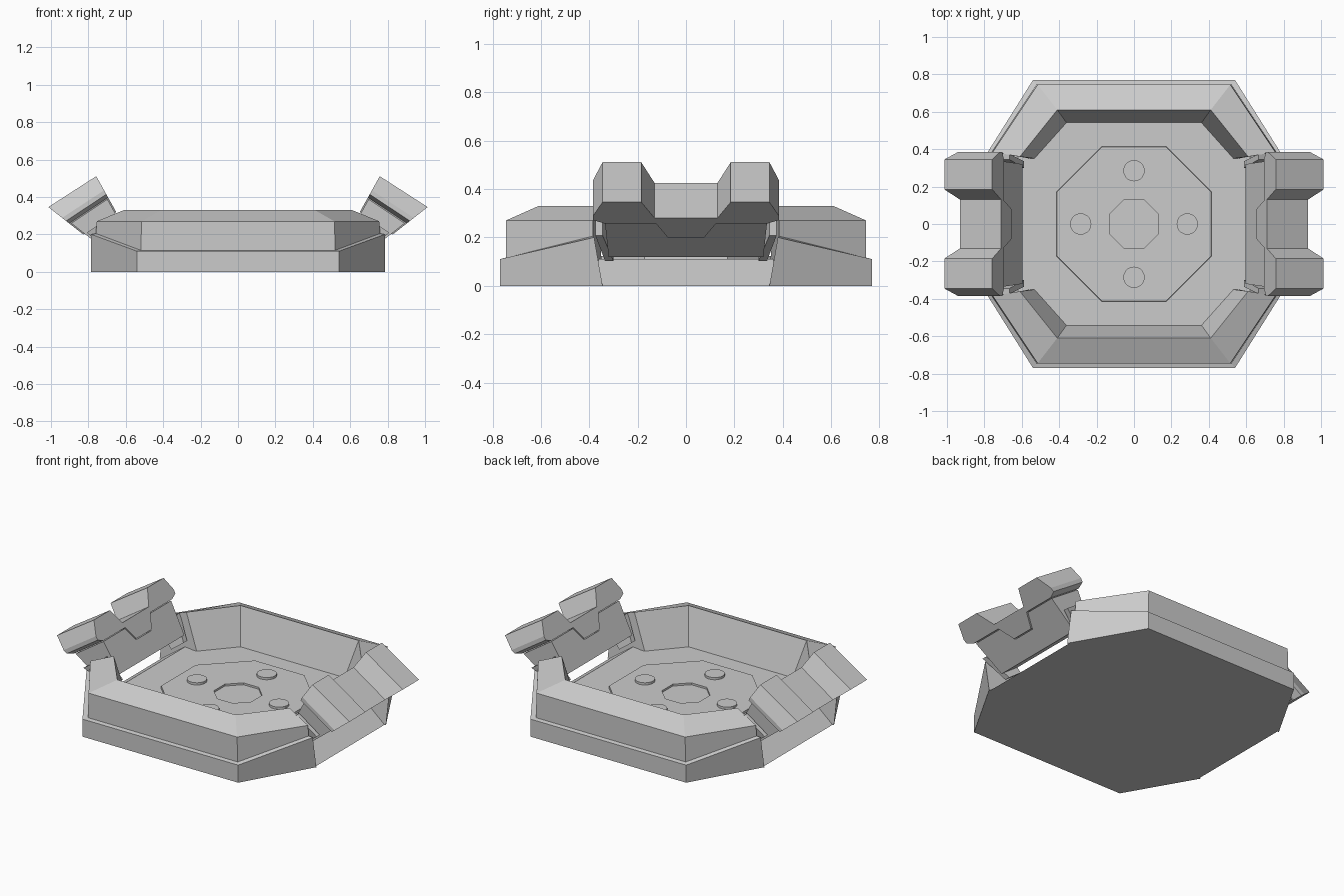
import bpy, bmesh, math
from mathutils import Vector

cube = bpy.data.objects.get("Cube")
if cube:
    bpy.data.objects.remove(cube, do_unlink=True)

grey = bpy.data.materials.new("plain_grey")
grey.use_nodes = True
grey.diffuse_color = (0.6, 0.6, 0.6, 1)
grey.node_tree.nodes["Principled BSDF"].inputs["Base Color"].default_value = (0.6, 0.6, 0.6, 1)

FLOOR = 0.11


def finish(name, bm):
    bmesh.ops.recalc_face_normals(bm, faces=bm.faces)
    mesh = bpy.data.meshes.new(name)
    bm.to_mesh(mesh)
    bm.free()
    mesh.materials.append(grey)
    obj = bpy.data.objects.new(name, mesh)
    bpy.context.collection.objects.link(obj)
    return obj


def loft(name, rings):
    """Skin a row of equal closed rings and cap both ends."""
    bm = bmesh.new()
    rows = [[bm.verts.new(p) for p in ring] for ring in rings]
    n = len(rows[0])
    for a, b in zip(rows, rows[1:]):
        for i in range(n):
            j = (i + 1) % n
            bm.faces.new((a[i], a[j], b[j], b[i]))
    bm.faces.new(rows[0])
    bm.faces.new(rows[-1])
    return finish(name, bm)


def ngon(radius, sides, z, x=0, y=0, turn=0):
    return [(x + radius * math.cos(turn + math.tau * i / sides),
             y + radius * math.sin(turn + math.tau * i / sides), z) for i in range(sides)]


def eight(side, corner, z):
    """Eight-cornered outline from its side point and corner point."""
    (sx, sy), (cx, cy) = side, corner
    quarter = [(sx, -sy), (sx, sy), (cx, cy), (-cx, cy)]
    return [(x, y, z) for x, y in quarter] + [(-x, -y, z) for x, y in quarter]


# Base slab with ramps down to the open sides
loft("base_slab", [eight((0.775, 0.36), (0.53, 0.765), 0),
                   eight((0.62, 0.36), (0.45, 0.65), FLOOR)])

# Front and back walls, lofted through end and corner sections
corner = [(0.54, 0.77, 0), (0.54, 0.77, 0.11), (0.52, 0.745, 0.115),
          (0.515, 0.745, 0.27), (0.41, 0.61, 0.33), (0.36, 0.54, 0.105), (0.36, 0.54, 0)]
end = [(0.785, 0.345, 0), (0.785, 0.38, 0.2), (0.76, 0.385, 0.205),
       (0.755, 0.385, 0.27), (0.61, 0.36, 0.33), (0.53, 0.35, 0.105), (0.53, 0.345, 0)]
for name, sy in (("front_wall", -1), ("back_wall", 1)):
    loft(name, [[(sx * x, sy * y, z) for x, y, z in section]
                for sx, section in ((1, end), (1, corner), (-1, corner), (-1, end))])

# Floor panel: thin octagon ring with a sunken centre
turn = math.pi / 8
loft("floor_panel", [ngon(0.14, 8, FLOOR + 0.002, turn=turn),
                     ngon(0.14, 8, FLOOR + 0.014, turn=turn),
                     ngon(0.447, 8, FLOOR + 0.014, turn=turn),
                     ngon(0.45, 8, FLOOR - 0.01, turn=turn)])

# Four raised floor studs
for i in range(4):
    a = i * math.pi / 2
    x, y = 0.285 * math.cos(a), 0.285 * math.sin(a)
    loft("floor_stud_%d" % (i + 1), [ngon(0.057, 20, FLOOR, x, y),
                                     ngon(0.057, 20, FLOOR + 0.028, x, y)])

# Tilted clamps: outlines in (width, height) mapped on the leaning inner and outer faces
INNER = (Vector((0.59, 0, 0.21)), Vector((0.71, 0, 0.425)))
OUTER = (Vector((0.72, 0, 0.115)), Vector((0.93, 0, 0.28)))


def clamp_part(name, outline, side, inset=0.0):
    rings = [[], []]
    for y, s in outline:
        a = INNER[0].lerp(INNER[1], s)
        b = OUTER[0].lerp(OUTER[1], s)
        step = (b - a).normalized() * inset
        for ring, p in zip(rings, (a + step, b - step)):
            ring.append((side * p.x, y, p.z))
    return loft(name, rings)


def both_halves(half):
    return half + [(-y, s) for y, s in reversed(half)]


# Two-pronged head with a central tongue that fits the notched lower plate
head = both_halves([(0.13, 1), (0.185, 1.4), (0.345, 1.4), (0.385, 1.05),
                    (0.385, 0.95), (0.34, 0.87), (0.125, 0.87), (0.075, 0.51)])
plate = both_halves([(0.075, 0.49), (0.125, 0.85), (0.335, 0.85), (0.32, 0)])
bracket = [(0.375, 0.5), (0.345, 0.5), (0.3, -0.15), (0.335, -0.15)]

for label, side in (("left", 1), ("right", -1)):
    clamp_part(label + "_clamp_head", head, side)
    clamp_part(label + "_clamp_plate", plate, side, 0.008)
    for end_name, sy in (("front", -1), ("back", 1)):
        clamp_part("%s_%s_bracket" % (label, end_name),
                   [(sy * y, s) for y, s in bracket], side, 0.02)
